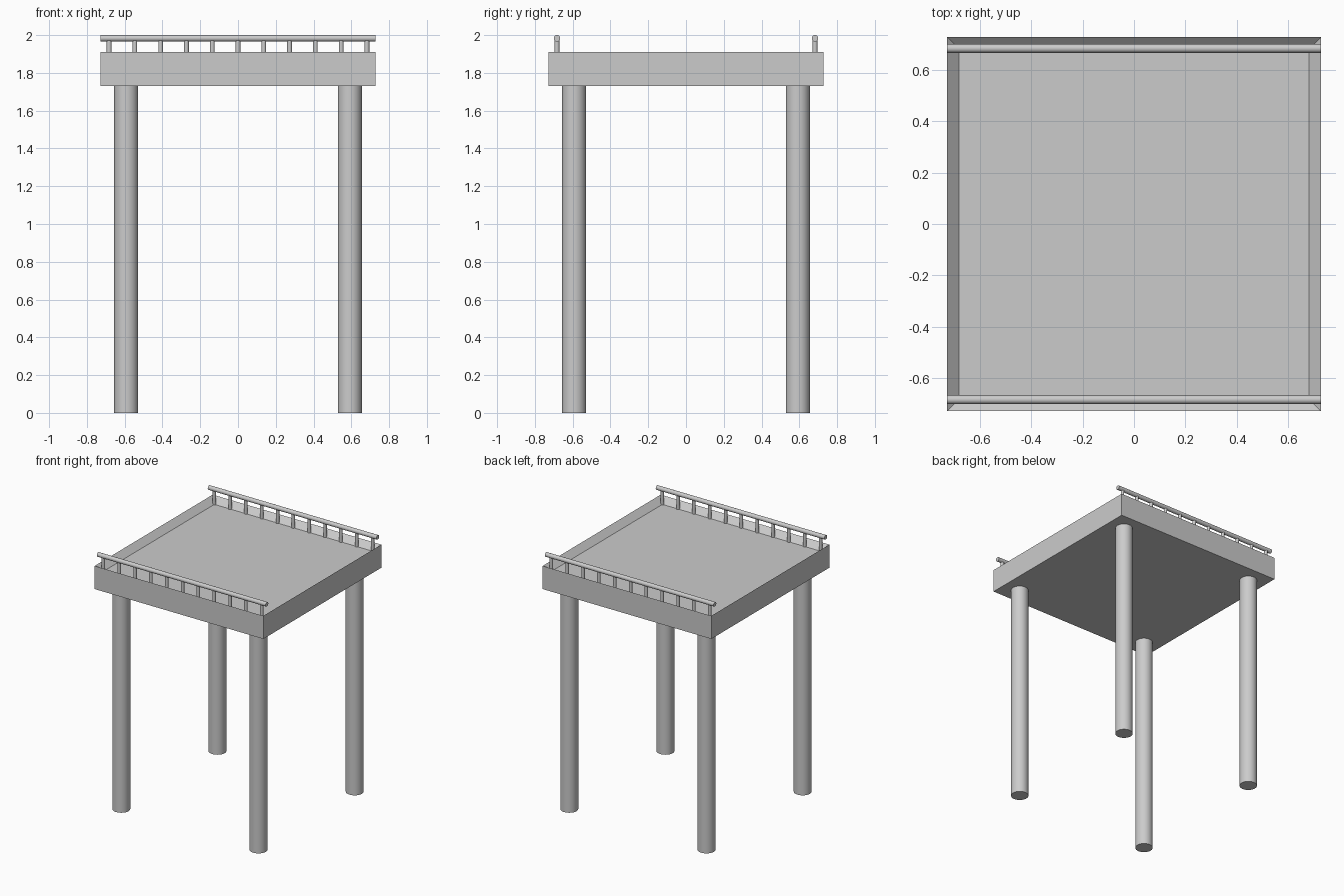
import bpy, bmesh
from math import pi, radians

if "Cube" in bpy.data.objects:
    bpy.data.objects.remove(bpy.data.objects["Cube"])

HALF = 0.7275      # half width of the top
Z0, Z1 = 1.73, 1.91
DIP = 0.045        # depth of the recessed floor


def cylinder(name, r, depth, loc, rot=(0, 0, 0), sides=32):
    bpy.ops.mesh.primitive_cylinder_add(vertices=sides, radius=r, depth=depth,
                                        location=loc, rotation=rot)
    ob = bpy.context.object
    ob.name = name
    bpy.ops.object.shade_smooth_by_angle(angle=radians(40))
    return ob


# Square table top with a shallow sloped-edge recess
bm = bmesh.new()
bmesh.ops.create_cube(bm, size=1)
for v in bm.verts:
    v.co.x *= 2 * HALF
    v.co.y *= 2 * HALF
    v.co.z = Z1 if v.co.z > 0 else Z0
bm.normal_update()
top = [f for f in bm.faces if f.normal.z > 0.9]
bmesh.ops.inset_region(bm, faces=top, thickness=0.067, depth=0)
for v in top[0].verts:
    v.co.z -= DIP
mesh = bpy.data.meshes.new("table_top")
bm.to_mesh(mesh)
bm.free()
bpy.context.collection.objects.link(bpy.data.objects.new("table_top", mesh))

# Four round legs
for sx, xn in ((-1, "left"), (1, "right")):
    for sy, yn in ((-1, "front"), (1, "back")):
        cylinder(f"{yn}_{xn}_leg", 0.0635, Z0, (sx * 0.592, sy * 0.592, Z0 / 2))

# Gallery rails with eleven posts each, front and back
for sy, yn in ((-1, "front"), (1, "back")):
    y = sy * 0.683
    cylinder(f"{yn}_rail", 0.017, 2 * HALF, (0, y, 1.983), (0, pi / 2, 0))
    low, high = Z1 - DIP, 1.98
    for i in range(11):
        x = (i - 5) * 0.1365
        cylinder(f"{yn}_rail_post", 0.0125, high - low, (x, y, (low + high) / 2), sides=24)
